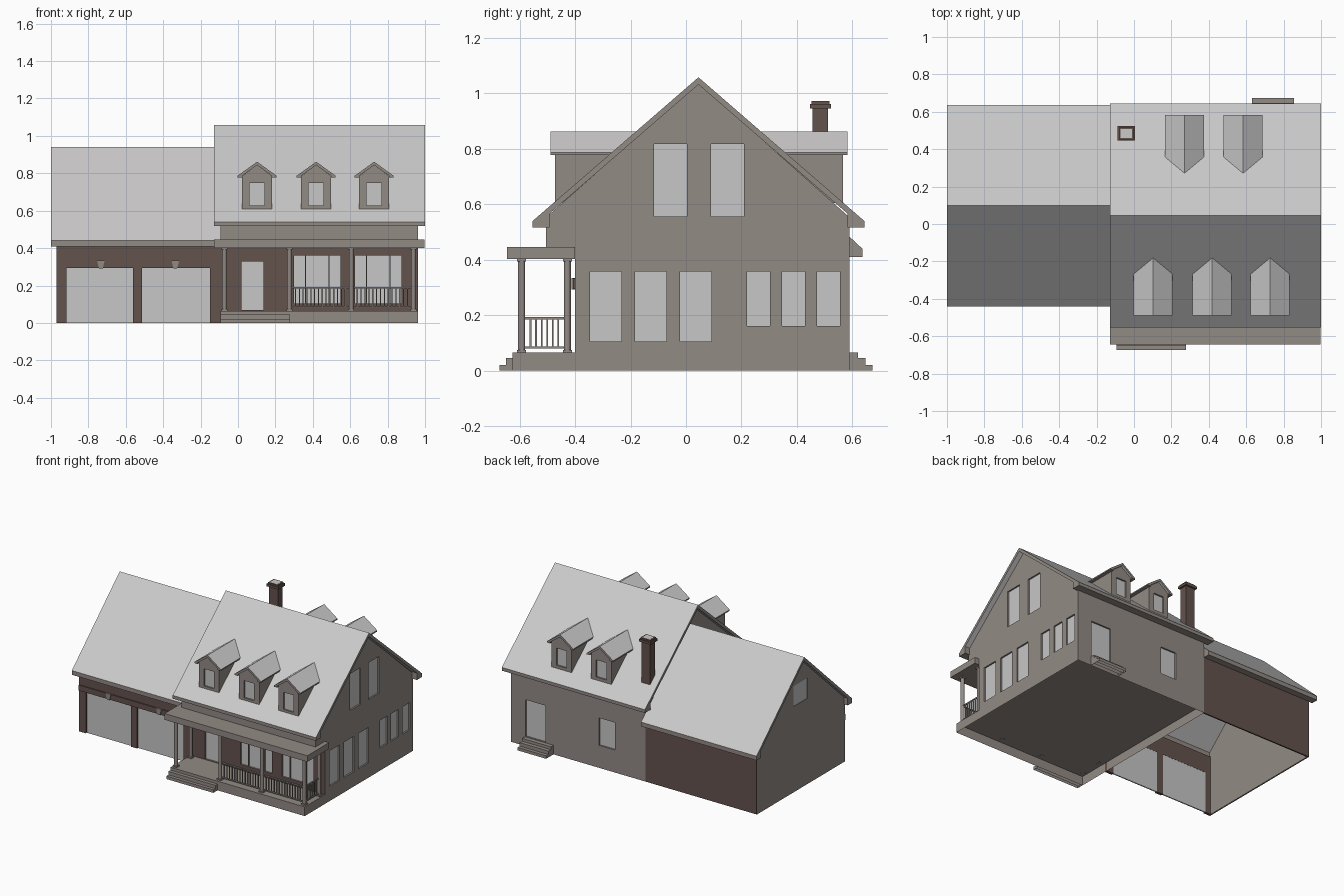
import bpy, bmesh
from mathutils import Vector

if "Cube" in bpy.data.objects:
    bpy.data.objects.remove(bpy.data.objects["Cube"])


def material(name, *rgb):
    m = bpy.data.materials.new(name)
    m.use_nodes = True
    m.diffuse_color = (*rgb, 1)
    m.node_tree.nodes["Principled BSDF"].inputs["Base Color"].default_value = (*rgb, 1)
    return m


siding = material("taupe siding", 0.29, 0.257, 0.235)
brick = material("brown brick", 0.127, 0.084, 0.073)
roofing = material("light grey roofing", 0.60, 0.59, 0.59)
glass = material("pale grey panels", 0.57, 0.57, 0.57)


def finish(name, bm, mats, rule=None):
    """Turn a bmesh into an object; rule(face) picks the material slot."""
    bm.normal_update()
    if rule:
        for f in bm.faces:
            f.material_index = rule(f)
    me = bpy.data.meshes.new(name)
    bm.to_mesh(me)
    bm.free()
    for m in mats:
        me.materials.append(m)
    ob = bpy.data.objects.new(name, me)
    bpy.context.scene.collection.objects.link(ob)
    return ob


def add_box(bm, x, y, z):
    vs = bmesh.ops.create_cube(bm, size=1)["verts"]
    for v in vs:
        v.co = Vector([(r[0] + r[1]) / 2 + c * (r[1] - r[0]) for r, c in zip((x, y, z), v.co)])


def boxes(name, mat, *ranges, hollow=False):
    """Boxes in one object; hollow ones stand on the ground without undersides."""
    bm = bmesh.new()
    for r in ranges:
        add_box(bm, *r)
    if hollow:
        bm.normal_update()
        bmesh.ops.delete(bm, geom=[f for f in bm.faces if f.normal.z < -.9], context="FACES")
    return finish(name, bm, [mat])


def prism(name, profile, axis, span, mats, rule=None):
    """Extrude a (horizontal, z) profile along x or y."""
    bm = bmesh.new()
    place = (lambda h, z: (span[0], h, z)) if axis == "x" else (lambda h, z: (h, span[0], z))
    face = bm.faces.new([bm.verts.new(place(h, z)) for h, z in profile])
    out = bmesh.ops.extrude_face_region(bm, geom=[face])["geom"]
    d = span[1] - span[0]
    bmesh.ops.translate(bm, vec=(d, 0, 0) if axis == "x" else (0, d, 0),
                        verts=[v for v in out if isinstance(v, bmesh.types.BMVert)])
    bmesh.ops.recalc_face_normals(bm, faces=bm.faces)
    return finish(name, bm, mats, rule)


def cut(body, name, ranges):
    cutter = boxes(name + "_cutter", siding, *ranges)
    cutter.hide_render = True
    cutter.hide_set(True)
    mod = body.modifiers.new("openings", "BOOLEAN")
    mod.operation, mod.solver, mod.object = "DIFFERENCE", "EXACT", cutter


def openings(body, name, items, depth=0.015):
    """Recess panes into a body; item = (axis, side, wall, low, high, bottom, top)."""
    cuts, panes = [], []
    for axis, side, wall, a0, a1, z0, z1 in items:
        for store, near, far in ((cuts, 0.02, depth), (panes, -depth + 0.004, depth + 0.002)):
            n = tuple(sorted((wall + side * near, wall - side * far)))
            store.append((n, (a0, a1), (z0, z1)) if axis == "x" else ((a0, a1), n, (z0, z1)))
    cut(body, name, cuts)
    boxes(name, glass, *panes)


def slopes(f):
    return 1 if 0.3 < abs(f.normal.z) < 0.95 else 0


def gable_roof(name, mid, ridge, half, eave, drop, wall, thick, axis, span):
    """Pitched slab with boxed eaves."""
    inner = ridge - thick - (ridge - eave) / half * wall
    right = [(half, eave), (half, eave - drop), (wall, eave - drop), (wall, inner)]
    profile = [(mid, ridge)] + [(mid + h, z) for h, z in right] + [(mid, ridge - thick)]
    profile += [(mid - h, z) for h, z in reversed(right)]
    return prism(name, profile, axis, span, [siding, roofing], slopes)


# Hollow plinth under house and porch
boxes("foundation", siding, ((-.093, .963), (-.625, .59), (0, .065)), hollow=True)

# Main house: upper floor overhangs the brick porch wall
house = prism("main_house", [(-.40, .065), (.59, .065), (.59, .553), (.045, 1.037), (-.505, .553),
                             (-.505, .41), (-.40, .41)], "x", (-.093, .963), [siding, brick],
              lambda f: 1 if f.normal.y < -.9 and f.calc_center_median().z < .4 else 0)
gable_roof("main_roof", .045, 1.058, .598, .54, .023, .538, .026, "x", (-.127, 1))

side = [("x", 1, .963, a, a + .114, .105, .357) for a in (-.347, -.184, -.022)]
side += [("x", 1, .963, a, a + .083, .162, .357) for a in (.220, .347, .473)]
side += [("x", 1, .963, a, a + .119, .556, .817) for a in (-.115, .09)]
front = [("y", -1, -.40, .02, .137, .068, .328)]
front += [("y", -1, -.40, a, a + .25, .105, .36) for a in (.299, .625)]
back = [("y", 1, .59, .692, .852, .068, .33), ("y", 1, .59, .145, .27, .16, .355)]
openings(house, "house_windows_and_doors", side + front + back)
boxes("front_window_mullions", siding, *[((a + o - .002, a + o + .002), (-.398, -.384), (.105, .36))
                                         for a in (.299, .625) for o in (.062, .188)])

# Dormers: three in front, two at the back
for i, (x, s) in enumerate([(.102, -1), (.418, -1), (.728, -1), (.27, 1), (.583, 1)]):
    tag = f"dormer_{i + 1}"
    wall = .517 if s < 0 else .522
    y = lambda d: .045 + s * d
    body = prism(tag + "_walls", [(x - .08, .605), (x + .08, .605), (x + .08, .785), (x, .845),
                                  (x - .08, .785)], "y", (y(wall), y(.24)), [siding])
    gable_roof(tag + "_roof", x, .862, .104, .787, .009, .078, .018, "y", (y(wall + .016), y(.226)))
    openings(body, tag + "_window", [("y", s, y(wall), x - .04, x + .04, .627, .749)])

# Chimney with stepped cap and flue
boxes("chimney", brick, ((-.075, -.007), (.457, .512), (.55, .95)),
      ((-.088, .005), (.447, .523), (.945, .962)), ((-.081, -.002), (.452, .517), (.962, .972)))
boxes("chimney_flue", roofing, ((-.071, -.012), (.46, .509), (.965, .973)))

# Garage: open-bottomed shell
garage_front = boxes("garage_front_wall", brick, ((-.97, -.093), (-.40, -.38), (0, .425)))
doors = [(-.918, -.561), (-.513, -.149)]
cut(garage_front, "garage_doorways", [(d, (-.45, -.3), (-.05, .294)) for d in doors])
boxes("garage_doors", glass, *[(d, (-.389, -.381), (0, .294)) for d in doors])
boxes("garage_lintel", brick, ((-.97, -.093), (-.408, -.399), (.294, .333)))
boxes("garage_back_wall", brick, ((-.97, -.093), (.58, .59), (0, .45)))
gable = prism("garage_side_wall", [(-.399, 0), (.589, 0), (.589, .463), (.098, .92), (-.399, .46)],
              "x", (-.971, -.961), [siding])
openings(gable, "garage_gable_window", [("x", -1, -.971, .02, .18, .61, .755)], .007)
gable_roof("garage_roof", .098, .94, .538, .44, .03, .488, .026, "x", (-1, -.091))
for i, x in enumerate((-.733, -.335)):
    prism(f"garage_keystone_{i + 1}", [(x - .01, .292), (x + .01, .292), (x + .021, .335),
                                       (x - .021, .335)], "y", (-.413, -.40), [siding])

# Porch roof slab and hollow steps
boxes("porch_roof", siding, ((-.127, .997), (-.645, -.40), (.402, .446)))
boxes("front_steps", siding, ((-.093, .277), (-.65, -.625), (0, .045)),
      ((-.093, .277), (-.673, -.65), (0, .021)), hollow=True)
boxes("back_steps", siding, *[((.63, .855), (a, b), (0, z)) for a, b, z in
                              ((.59, .62, .065), (.62, .648, .045), (.648, .673, .021))], hollow=True)

# Porch posts with bases and caps
posts = [(x, -.593) for x in (-.072, .275, .605, .938)] + [(x, -.428) for x in (-.072, .938)]
bm = bmesh.new()
for x, y in posts:
    new = bmesh.ops.create_cone(bm, cap_ends=True, segments=12, radius1=.0125, radius2=.0125, depth=.34)
    bmesh.ops.translate(bm, verts=new["verts"], vec=(x, y, .234))
    for z in (.064, .393):
        add_box(bm, (x - .016, x + .016), (y - .016, y + .016), (z, z + .01))
finish("porch_posts", bm, [siding])

# Railings between posts
bm = bmesh.new()
for (x0, y0), (x1, y1) in (((.287, -.593), (.594, -.593)), ((.617, -.593), (.927, -.593)),
                           ((.938, -.581), (.938, -.44))):
    for z in (.08, .185):
        add_box(bm, (x0 - .004, x1 + .004), (y0 - .004, y1 + .004), (z, z + .008))
    n = round((x1 - x0 + y1 - y0) / .021)
    for k in range(1, n):
        x, y = x0 + (x1 - x0) * k / n, y0 + (y1 - y0) * k / n
        add_box(bm, (x - .003, x + .003), (y - .003, y + .003), (.085, .187))
finish("porch_railings", bm, [siding])
